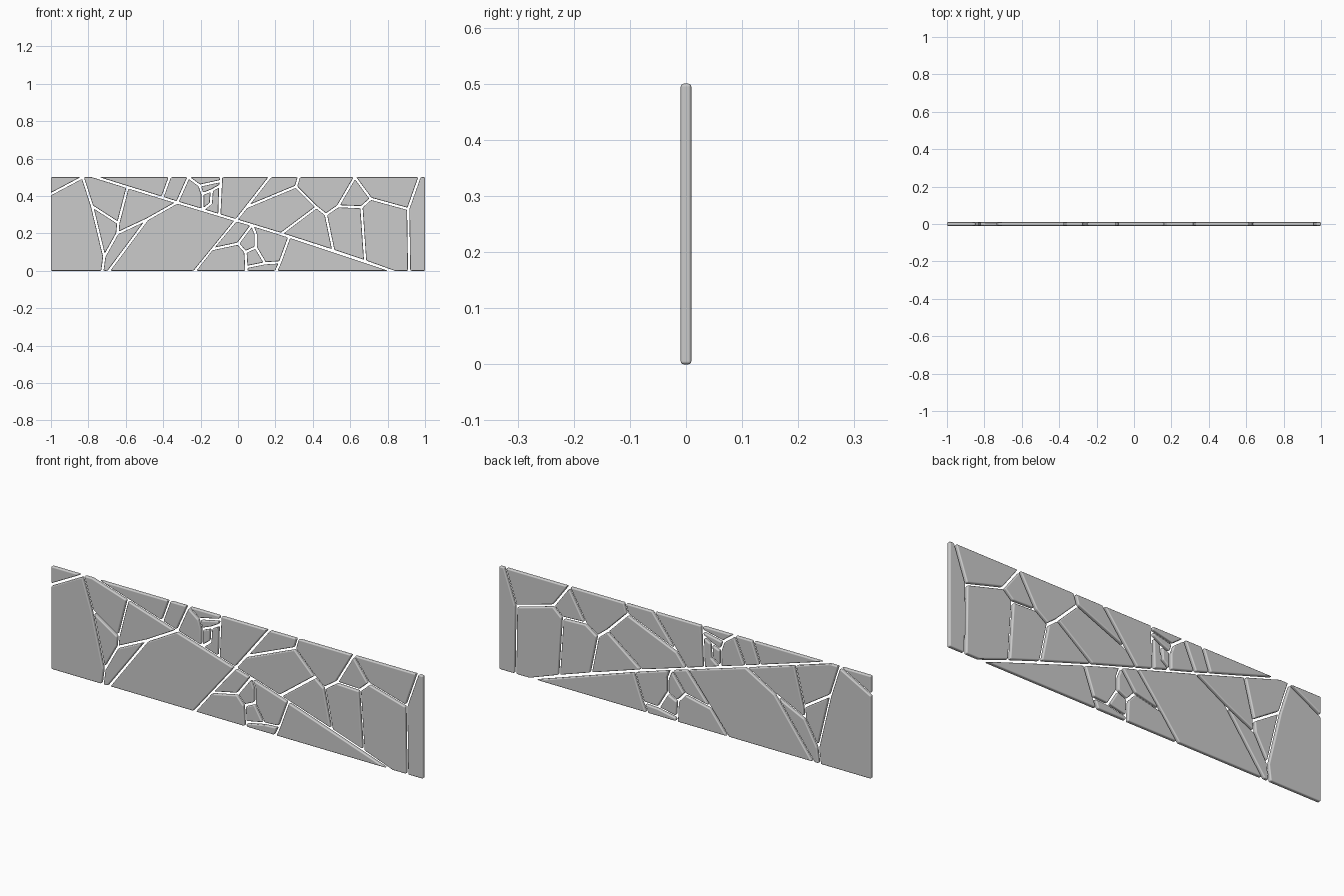
import bpy
import bmesh
from math import radians
from mathutils import Vector

if "Cube" in bpy.data.objects:
    bpy.data.objects.remove(bpy.data.objects["Cube"])

HALF_DEPTH = 0.0095   # slab half thickness
INSET = 0.006         # half the crack width
BEVEL = 0.0055

# Crack junctions (x, z) on the 2 x 0.5 slab
nodes = {
    # slab corners and rim
    'TL': (-1, .5), 'TR': (1, .5), 'BL': (-1, 0), 'BR': (1, 0), 'k': (-1, .41),
    'a': (-.83, .5), 'b': (-.76, .5), 'c': (-.365, .5), 'd': (-.265, .5), 'f': (-.09, .5),
    'g': (.17, .5), 'h': (.325, .5), 'i': (.625, .5), 'j': (.97, .5),
    'l': (-.725, 0), 'm': (-.69, 0), 'n': (-.23, 0), 'o': (.045, 0),
    'p': (.205, 0), 'q': (.82, 0), 'r': (.915, 0),
    # left part
    'A': (-.78, .345), 'B': (-.715, .075), 'C': (-.59, .447), 'D': (-.64, .255),
    'E': (-.645, .20), 'F': (-.485, .275), 'G': (-.405, .39), 'H': (-.325, .365),
    # upper middle
    'I': (-.19, .325), 'J': (-.205, .455), 'K': (-.19, .41), 'L': (-.14, .43),
    'M': (-.145, .36), 'N': (-.09, .48), 'O': (-.095, .455), 'P': (-.10, .297),
    'Q': (-.01, .27), 'R': (.045, .34), 'S': (.31, .45),
    # right part
    'T': (.42, .34), 'U': (.23, .197), 'V': (.47, .30), 'W': (.51, .107),
    'X': (.535, .345), 'Y': (.66, .34), 'Z': (.71, .385), 's': (.68, .05), 't': (.91, .33),
    # lower middle
    'u': (.075, .245), 'v': (0, .145), 'w': (-.14, .115), 'x': (.04, .10), 'y': (.095, .125),
    'z': (.095, .195), 'e': (.145, .04), '0': (.275, .182), '1': (.225, .045), '2': (.045, .02),
}

# Stones as loops of junctions
stones = [
    "TL a k", "k a A B l BL", "a b C D A", "A D E B", "C H F E D",
    "E F m l B", "F H Q n m", "b c G C", "c d H G", "d J K I H",
    "d f N J", "J N O L K", "K L M I", "L O P I M", "f g Q P",
    "g h S R", "R S T U Q", "h i X V T S", "T V W U", "i Z Y X",
    "V X Y s W", "Z t r q s Y", "i j t Z", "j TR BR r t",
    "Q u v w", "w v x o n", "u z y x v", "u 0 1 e y z",
    "x y e 2", "2 e 1 p o", "0 q p 1",
]


def on_rim(p, q):
    return (p.x == q.x and abs(p.x) == 1) or (p.y == q.y and p.y in (0, .5))


def inset_loop(pts):
    """Move every crack side inwards, leaving the slab rim in place."""
    area = sum(p.cross(q) for p, q in zip(pts, pts[1:] + pts[:1]))
    if area < 0:
        pts = pts[::-1]
    sides = []
    for p, q in zip(pts, pts[1:] + pts[:1]):
        d = (q - p).normalized()
        shift = 0 if on_rim(p, q) else INSET
        sides.append((p + Vector((-d.y, d.x)) * shift, d))
    out = []
    for i, (p1, d1) in enumerate(sides):
        p0, d0 = sides[i - 1]
        c = d0.cross(d1)
        out.append(p1 if abs(c) < 0.02 else p0 + d0 * ((p1 - p0).cross(d1) / c))
    return out


def make_stone(name, loop):
    bm = bmesh.new()
    front = [bm.verts.new((p.x, -HALF_DEPTH, p.y)) for p in loop]
    face = bm.faces.new(front)
    ext = bmesh.ops.extrude_face_region(bm, geom=[face])
    moved = [g for g in ext['geom'] if isinstance(g, bmesh.types.BMVert)]
    bmesh.ops.translate(bm, verts=moved, vec=(0, 2 * HALF_DEPTH, 0))
    if not any(f.normal.y < -.9 and len(f.verts) == len(loop) for f in bm.faces):
        bm.faces.new(front)
    bmesh.ops.recalc_face_normals(bm, faces=bm.faces)
    mesh = bpy.data.meshes.new(name)
    bm.to_mesh(mesh)
    bm.free()
    mesh.shade_smooth()
    obj = bpy.data.objects.new(name, mesh)
    bpy.context.collection.objects.link(obj)
    # worn, rounded edges
    bev = obj.modifiers.new("rounded_edges", 'BEVEL')
    bev.width = BEVEL
    bev.segments = 3
    bev.limit_method = 'ANGLE'
    bev.angle_limit = radians(20)
    bev.harden_normals = True


for i, keys in enumerate(stones, 1):
    make_stone(f"stone_{i:02d}", inset_loop([Vector(nodes[k]) for k in keys.split()]))
